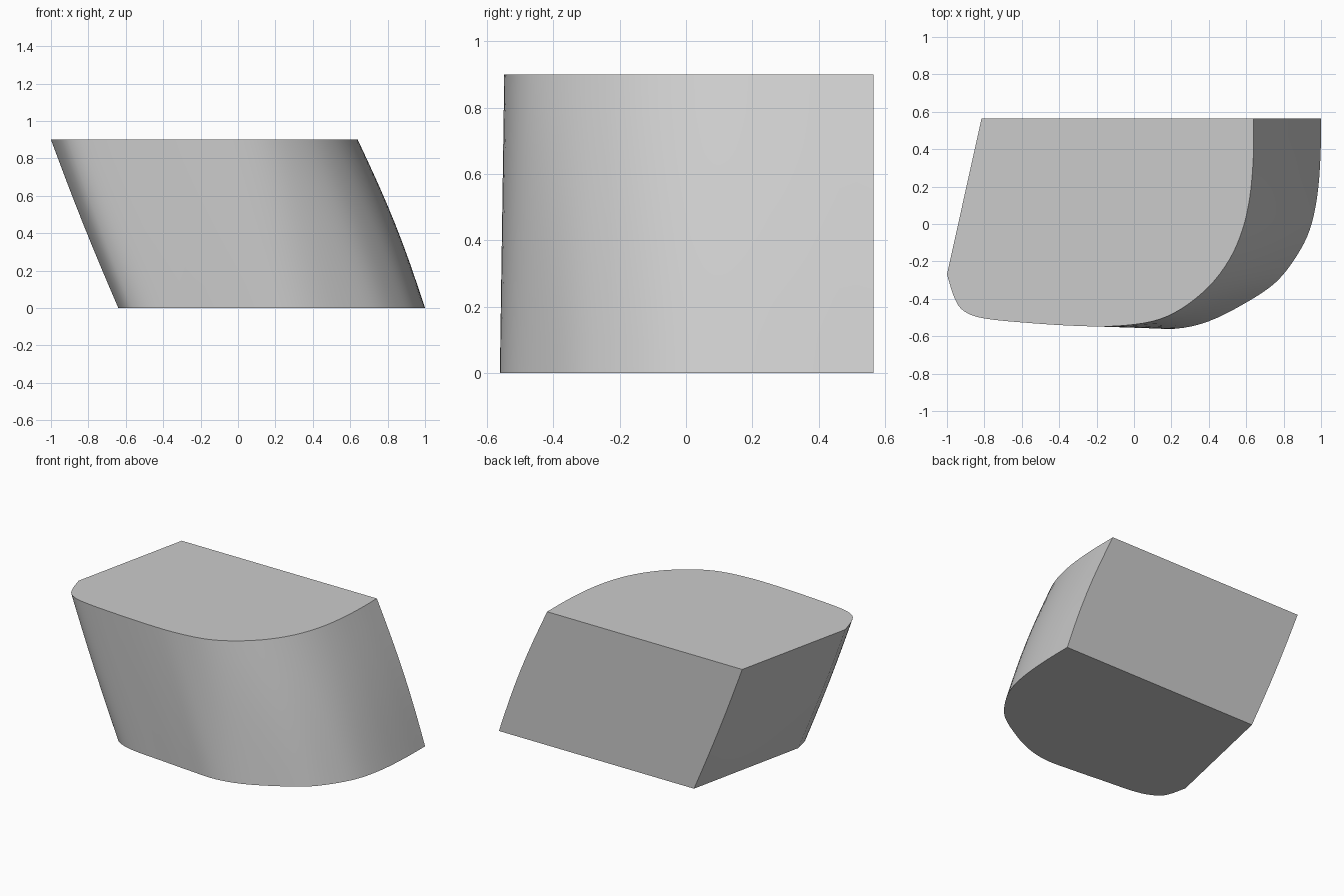
import bpy, bmesh, math
from mathutils import Vector

if "Cube" in bpy.data.objects:
    bpy.data.objects.remove(bpy.data.objects["Cube"])

HEIGHT, LEAN = 0.9, 0.36
# Curved front edge, from the left side round to the back right corner
TOP = [(-1.0, -.27), (-.96, -.395), (-.91, -.465), (-.80, -.505), (-.55, -.53),
       (-.30, -.545), (-.10, -.546), (.10, -.52), (.25, -.455), (.40, -.335),
       (.51, -.19), (.58, -.03), (.62, .15), (.638, .36), (.64, .565)]
BOTTOM = [(-.64, -.28), (-.61, -.40), (-.56, -.46), (-.44, -.505), (-.19, -.53),
          (.03, -.55), (.22, -.56), (.40, -.52), (.60, -.42), (.76, -.31),
          (.87, -.17), (.94, -.03), (.98, .15), (.997, .36), (1.0, .565)]
BACK_LEFT = Vector((-.815, .565))


def smooth(points, steps=4):
    """Catmull-Rom curve through the points."""
    p = [Vector(q) for q in points]
    p = [2 * p[0] - p[1]] + p + [2 * p[-1] - p[-2]]
    out = []
    for i in range(1, len(p) - 2):
        a, b, c, d = p[i - 1:i + 3]
        for k in range(steps):
            t = k / steps
            out.append(.5 * (2 * b + (c - a) * t + (2 * a - 5 * b + 4 * c - d) * t ** 2
                             + (3 * b - a - 3 * c + d) * t ** 3))
    return out + [p[-2]]


top = smooth(TOP) + [BACK_LEFT]
bottom = smooth(BOTTOM) + [BACK_LEFT + Vector((LEAN, 0))]

# Leaning block lofted between the two outlines, sides bulging slightly
bm = bmesh.new()
LEVELS = 8
rings = []
for i in range(LEVELS + 1):
    t = i / LEVELS
    ring = []
    for b, a in zip(bottom, top):
        q = b.lerp(a, t)
        centre = LEAN * (.5 - t)
        side = max(-.4, min(1, (q.x - centre) / .82))
        ring.append(bm.verts.new((q.x + .02 * side * math.sin(math.pi * t), q.y, HEIGHT * t)))
    rings.append(ring)
n = len(top)
for lo, hi in zip(rings, rings[1:]):
    for j in range(n):
        k = (j + 1) % n
        bm.faces.new((lo[j], lo[k], hi[k], hi[j]))
bm.faces.new(rings[0])
bm.faces.new(rings[-1])
bmesh.ops.recalc_face_normals(bm, faces=bm.faces)

mesh = bpy.data.meshes.new("leaning_block")
bm.to_mesh(mesh)
bm.free()
block = bpy.data.objects.new("leaning_block", mesh)
bpy.context.collection.objects.link(block)
bpy.context.view_layer.objects.active = block
block.select_set(True)
bpy.ops.object.shade_smooth_by_angle(angle=math.radians(30))
